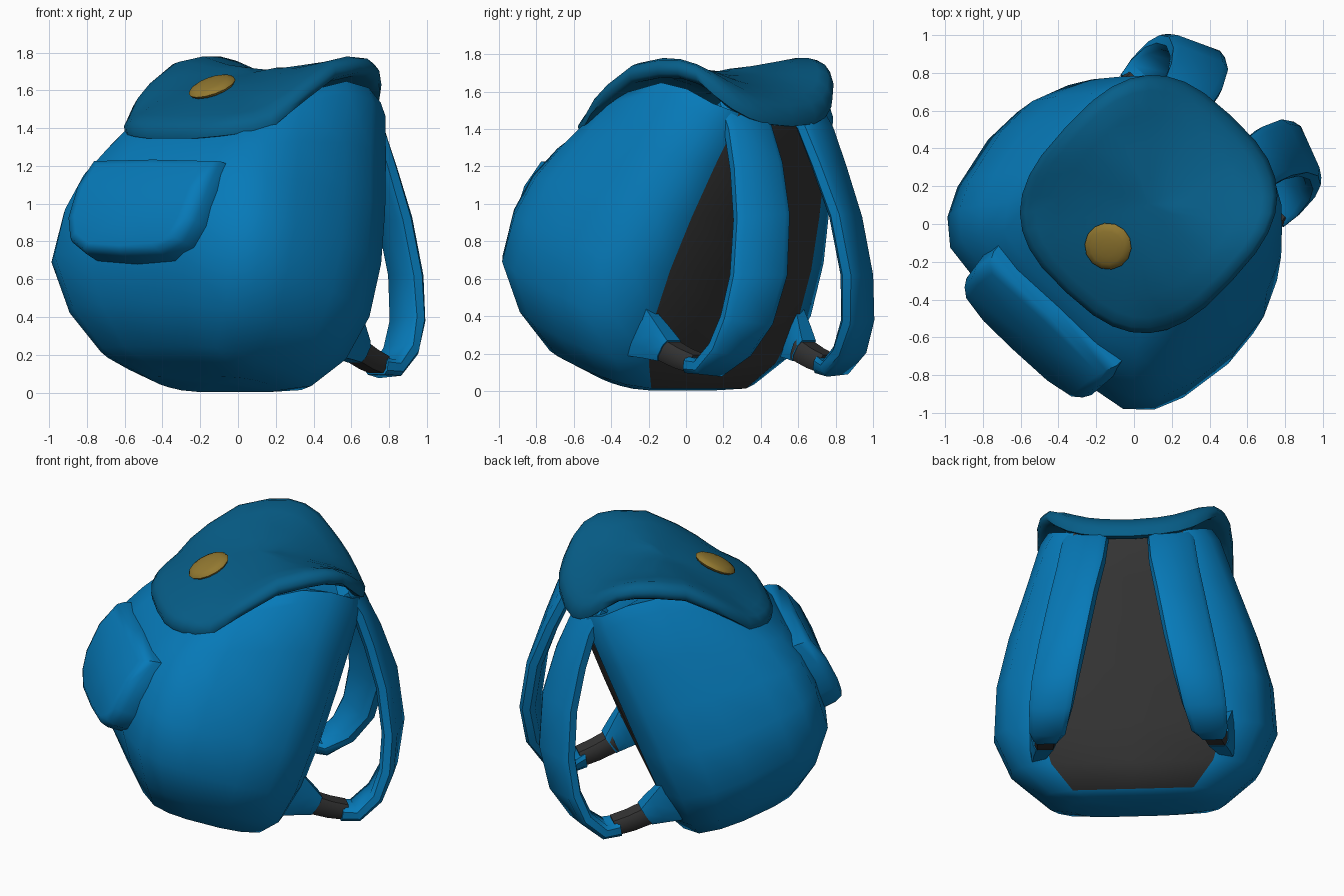
import bpy, bmesh, math
from mathutils import Vector

if "Cube" in bpy.data.objects:
    bpy.data.objects.remove(bpy.data.objects["Cube"])

TURN = math.radians(-43)      # whole bag is turned about z
TILT = math.radians(19)       # and leans back
ST, CT = math.sin(TILT), math.cos(TILT)


def material(name, rgb):
    m = bpy.data.materials.new(name)
    m.diffuse_color = (*rgb, 1)
    m.use_nodes = True
    m.node_tree.nodes["Principled BSDF"].inputs["Base Color"].default_value = m.diffuse_color
    return m


BLUE = material("blue cloth", (0.002, 0.195, 0.485))
NAVY = material("dark blue flap", (0.002, 0.112, 0.25))
DARK = material("charcoal", (0.034, 0.034, 0.034))
GOLD = material("brass", (0.29, 0.19, 0.03))


def lean(u, d, h):
    """Bag space (across, depth, height) to leaning space."""
    return (u, 0.13 + d * CT + h * ST, h * CT - d * ST)


def finish(ob, mats, angle=50):
    for m in mats:
        ob.data.materials.append(m)
    ob.rotation_euler.z = TURN
    bpy.ops.object.select_all(action='DESELECT')
    ob.select_set(True)
    bpy.context.view_layer.objects.active = ob
    bpy.ops.object.shade_smooth_by_angle(angle=math.radians(angle))


def loft(name, rings, mats, rule=None, angle=50):
    """Skin closed rings, cap both ends; rule(i, j) picks the material slot."""
    bm = bmesh.new()
    vs = [[bm.verts.new(p) for p in r] for r in rings]
    n = len(rings[0])
    for i in range(len(vs) - 1):
        for j in range(n):
            k = (j + 1) % n
            f = bm.faces.new((vs[i][j], vs[i][k], vs[i + 1][k], vs[i + 1][j]))
            if rule:
                f.material_index = rule(i, j)
    for r in (vs[0], vs[-1]):
        c = bm.verts.new(sum((v.co for v in r), Vector()) / n)
        for j in range(n):
            bm.faces.new((r[j], r[(j + 1) % n], c))
    bmesh.ops.recalc_face_normals(bm, faces=bm.faces)
    me = bpy.data.meshes.new(name)
    bm.to_mesh(me)
    bm.free()
    ob = bpy.data.objects.new(name, me)
    bpy.context.collection.objects.link(ob)
    finish(ob, mats, angle)
    return ob


def interp(table, x):
    if x <= table[0][0]:
        return table[0][1]
    for (a, p), (b, q) in zip(table, table[1:]):
        if x <= b:
            return p + (q - p) * (x - a) / (b - a)
    return table[-1][1]


# Body: D-shaped section lofted upward, flat charcoal back panel
half = [(0, 0), (.65, 0), (.89, .09), (.985, .26), (1, .45), (.94, .72),
        (.86, .86), (.72, .96), (.4, 1), (0, 1)]
section = half + [(-a, b) for a, b in reversed(half[1:-1])]
levels = [  # height, half width, back depth, front depth, droop
    (-.045, .40, -.15, -.5, .15), (.0, .57, -.04, -.81, .03),
    (.16, .765, .01, -.965, 0), (.4, .87, .03, -1.12, 0), (.7, .85, .045, -1.135, .04),
    (1.0, .77, .055, -1.115, .13), (1.3, .66, .065, -1.06, .27),
    (1.52, .56, .07, -.98, .42), (1.59, .51, .05, -.91, .46),
    (1.54, .35, -.12, -.75, .46)]
body = []
for h, w, db, df, k in levels:
    ring = []
    for a, b in section:
        d = db + (df - db) * b
        bump = .36 * a * a * b * (1 - b) if h > 1.4 else 0   # sides rise under the flap
        ring.append(lean(a * w, d, h + bump - k * d * d))
    body.append(ring)
last = len(section) - 1
loft("bag_body", body, [BLUE, DARK],
     lambda i, j: 1 if j in (0, last) and 1 <= i <= 7 else 0)

# Flap: rounded-square saddle draped over the top, with a thick rim
MID = [(-.5, 1.43), (-.3, 1.54), (-.18, 1.61), (.2, 1.72), (.5, 1.67),
       (.68, 1.58), (.77, 1.52)]
SIDE = [(-.5, 1.42), (-.3, 1.47), (-.18, 1.57), (.05, 1.72), (.2, 1.78),
        (.45, 1.78), (.6, 1.735), (.77, 1.57)]


def flap_ring(r, drop):
    ring = []
    for i in range(32):
        t = 2 * math.pi * i / 32
        c, s = math.cos(t), math.sin(t)
        u = -.015 + .60 * r * math.copysign(abs(c) ** .72, c)
        v = .13 + .64 * r * math.copysign(abs(s) ** .72, s)
        b = min(1, (u / .5) ** 2)
        z = interp(MID, v) * (1 - b) + interp(SIDE, v) * b
        ring.append((u, v, z - drop * (1.3 if v > .6 else 1)))
    return ring


loft("top_flap", [flap_ring(r, d) for r, d in (
    (.2, 0), (.45, 0), (.7, 0), (.88, 0), (.96, .012), (1, .045), (.99, .085),
    (.93, .105), (.8, .09), (.4, .09))], [NAVY], angle=60)

# Brass button on the flap
bpy.ops.mesh.primitive_uv_sphere_add(segments=14, ring_count=8, radius=1)
button = bpy.context.object
button.name = "flap_button"
place = Vector((-.02, -.18, 1.62))
for v in button.data.vertices:
    p = Vector((v.co.x * .125, v.co.y * .135, v.co.z * .035))
    a = math.radians(25)
    v.co = place + Vector((p.x, p.y * math.cos(a) - p.z * math.sin(a),
                           p.y * math.sin(a) + p.z * math.cos(a)))
finish(button, [GOLD])

# Front pocket: rounded-bottom pad
right = [(.0, .93), (.45, .92), (.47, .75), (.46, .55), (.41, .43), (.28, .36), (0, .345)]
outline = right + [(-a, b) for a, b in reversed(right[1:-1])]
pocket = []
for scale, depth in ((1, -1.0), (1, -1.12), (.985, -1.19), (.93, -1.235), (.82, -1.25)):
    ring = []
    for u, h in outline:
        hh = .62 + (h - .62) * scale
        top = max(0, hh - .62) / .3
        ring.append(lean(u * scale, depth + .09 * top ** 1.5, hh))
    pocket.append(ring)
loft("front_pocket", pocket, [BLUE], angle=62)


def ribbon(name, path, mat, s):
    """Soft-edged band; points are (u, v, z, width, thickness, twist)."""
    rings = []
    for i, (u, v, z, w, th, tw) in enumerate(path):
        a, b = path[max(i - 1, 0)], path[min(i + 1, len(path) - 1)]
        tv, tz = b[1] - a[1], b[2] - a[2]
        n = math.hypot(tv, tz)
        nv, nz = -tz / n, tv / n
        sec = [(.5, -.25), (.5, .25), (.38, .5), (-.38, .5),
               (-.5, .25), (-.5, -.25), (-.38, -.5), (.38, -.5)]
        ring = []
        for p, q in sec:
            out = q * th - p * w * tw
            ring.append((s * (u + p * w + q * th * tw), v + nv * out, z + nz * out))
        rings.append(ring)
    loft(name, rings, [mat], angle=45)


# Shoulder straps with charcoal buckles and cloth tabs
strap = [(.25, .60, 1.54, .27, .09, .1), (.265, .70, 1.40, .28, .09, .2),
         (.285, .78, 1.20, .29, .09, .3), (.33, .86, .93, .29, .09, .4),
         (.385, .89, .62, .29, .09, .42), (.435, .85, .38, .28, .09, .35),
         (.47, .76, .22, .26, .09, .2), (.495, .63, .125, .22, .09, .08),
         (.51, .53, .14, .16, .09, 0)]
buckle = [(.51, .56, .145, .13, .10, 0), (.52, .46, .175, .13, .11, 0),
          (.53, .34, .225, .13, .12, 0)]
tab = [(.53, .37, .215, .14, .13, 0), (.555, .30, .26, .12, .20, 0),
       (.59, .20, .32, .08, .30, 0)]
for side, s in (("right", 1), ("left", -1)):
    ribbon(side + "_shoulder_strap", strap, BLUE, s)
    ribbon(side + "_strap_buckle", buckle, DARK, s)
    ribbon(side + "_strap_tab", tab, BLUE, s)
